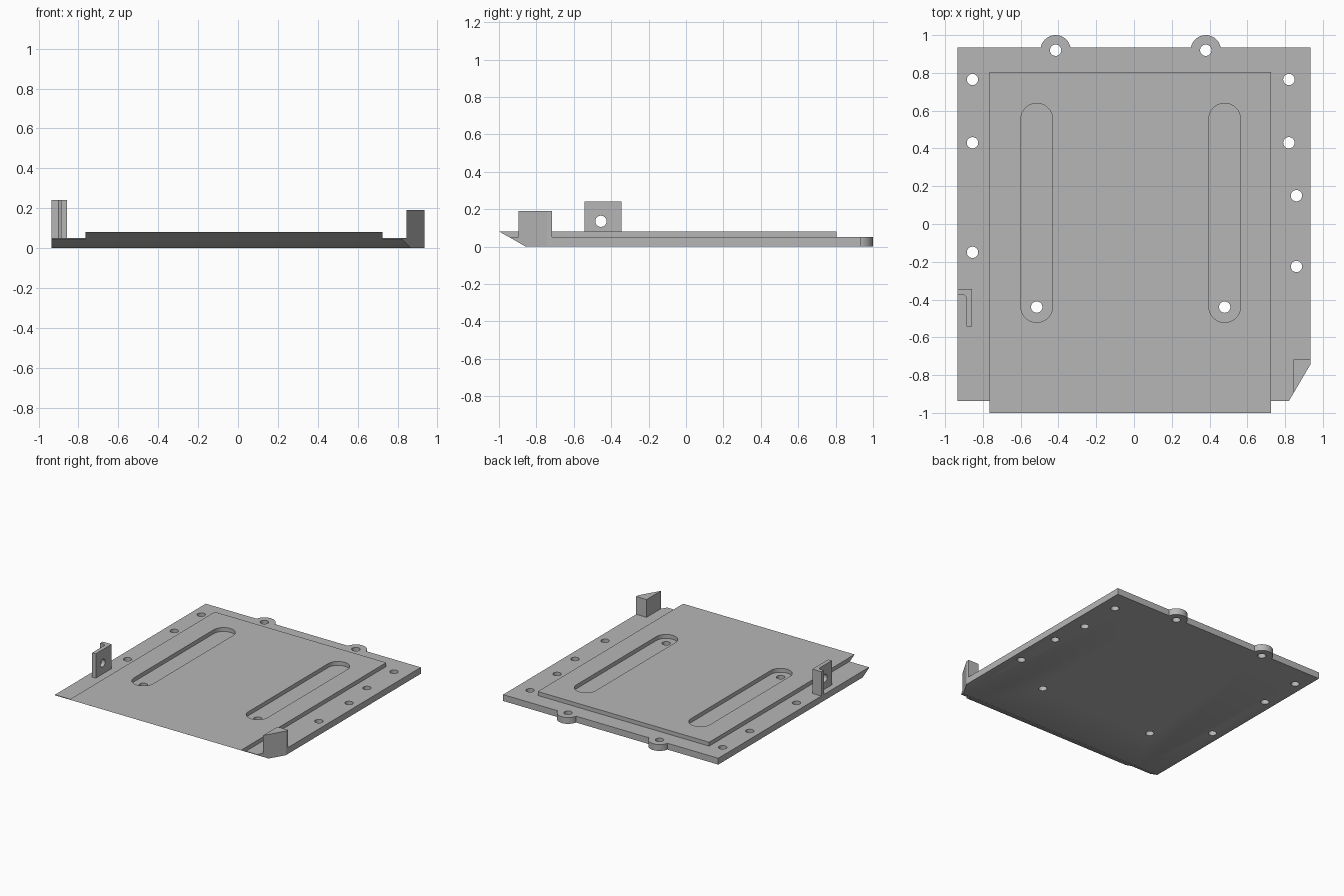
import bpy, bmesh, math
from mathutils import Matrix

if "Cube" in bpy.data.objects:
    bpy.data.objects.remove(bpy.data.objects["Cube"])

metal = bpy.data.materials.new("light grey metal")
metal.diffuse_color = (0.47, 0.47, 0.47, 1)
metal.use_nodes = True
metal.node_tree.nodes["Principled BSDF"].inputs["Base Color"].default_value = metal.diffuse_color


def prism(name, outline, z0, z1):
    """Extrude a counter-clockwise xy outline from z0 to z1."""
    bm = bmesh.new()
    face = bm.faces.new([bm.verts.new((x, y, z0)) for x, y in outline])
    ext = bmesh.ops.extrude_face_region(bm, geom=[face])
    for v in ext["geom"]:
        if isinstance(v, bmesh.types.BMVert):
            v.co.z = z1
    bmesh.ops.recalc_face_normals(bm, faces=bm.faces)
    mesh = bpy.data.meshes.new(name)
    bm.to_mesh(mesh)
    bm.free()
    mesh.materials.append(metal)
    ob = bpy.data.objects.new(name, mesh)
    bpy.context.collection.objects.link(ob)
    return ob


def box(x0, x1, y0, y1):
    return [(x0, y0), (x1, y0), (x1, y1), (x0, y1)]


def capsule(x, y0, y1, r, n=24):
    """Outline of a slot along y; a circle when y0 equals y1."""
    pts = []
    for cy, start in ((y1, 0), (y0, math.pi)):
        for i in range(n + (y0 != y1)):
            a = start + math.pi * i / n
            pts.append((x + r * math.cos(a), cy + r * math.sin(a)))
    return pts


def combine(target, tool, operation):
    """Apply an exact boolean and discard the tool object."""
    mod = target.modifiers.new("bool", 'BOOLEAN')
    mod.operation, mod.solver, mod.object = operation, 'EXACT', tool
    bpy.context.view_layer.update()
    deps = bpy.context.evaluated_depsgraph_get()
    mesh = bpy.data.meshes.new_from_object(target.evaluated_get(deps))
    target.modifiers.clear()
    target.data = mesh
    bpy.data.objects.remove(tool)


# Base plate with clipped front right corner
plate = prism("base_plate", [(-0.935, -0.937), (0.82, -0.937), (0.935, -0.742),
                             (0.935, 0.935), (-0.935, 0.935)], 0, 0.05)

# Rounded rear mounting ears
for x in (-0.415, 0.38):
    combine(plate, prism("ear", capsule(x, 0.92, 0.92, 0.08), 0, 0.05), 'UNION')

# Raised centre panel overhanging the front
combine(plate, prism("raised_panel", box(-0.765, 0.725, -1, 0.805), 0, 0.081), 'UNION')

# Slanted underside of the front edge
wedge = prism("wedge", [(-1.05, -0.0286), (-0.8075, -0.0286), (-1.0495, 0.1092)], -1.2, 1.2)
wedge.data.transform(Matrix(((0, 0, 1, 0), (1, 0, 0, 0), (0, 1, 0, 0), (0, 0, 0, 1))))
combine(plate, wedge, 'DIFFERENCE')

# Long shallow slots in the panel
for x in (-0.515, 0.48):
    combine(plate, prism("slot", capsule(x, -0.437, 0.555, 0.084), 0.05, 0.2), 'DIFFERENCE')

# Screw holes
holes = [(-0.855, 0.765), (-0.855, 0.43), (-0.855, -0.15), (0.82, 0.765),
         (0.82, 0.43), (0.86, 0.15), (0.86, -0.225), (-0.415, 0.92),
         (0.38, 0.92), (-0.515, -0.44), (0.48, -0.44)]
for x, y in holes:
    combine(plate, prism("hole", capsule(x, y, y, 0.03, 16), -0.1, 0.2), 'DIFFERENCE')

# Corner post following the clipped corner
post = prism("corner_post", [(0.845, -0.895), (0.935, -0.742), (0.935, -0.717),
                             (0.845, -0.717)], 0.05, 0.19)

# L-shaped upright bracket with a cross hole
bracket = prism("side_bracket", [(-0.935, -0.375), (-0.9, -0.375), (-0.888, -0.387),
                                 (-0.888, -0.542), (-0.857, -0.542), (-0.857, -0.345),
                                 (-0.935, -0.345)], 0.05, 0.241)
drill = prism("drill", capsule(-0.455, 0.135, 0.135, 0.03, 16), -1.2, -0.7)
drill.data.transform(Matrix(((0, 0, 1, 0), (1, 0, 0, 0), (0, 1, 0, 0), (0, 0, 0, 1))))
combine(bracket, drill, 'DIFFERENCE')

# Smooth round walls, keep hard edges
for ob in (plate, post, bracket):
    bpy.ops.object.select_all(action='DESELECT')
    ob.select_set(True)
    bpy.context.view_layer.objects.active = ob
    bpy.ops.object.shade_smooth_by_angle(angle=math.radians(30))
